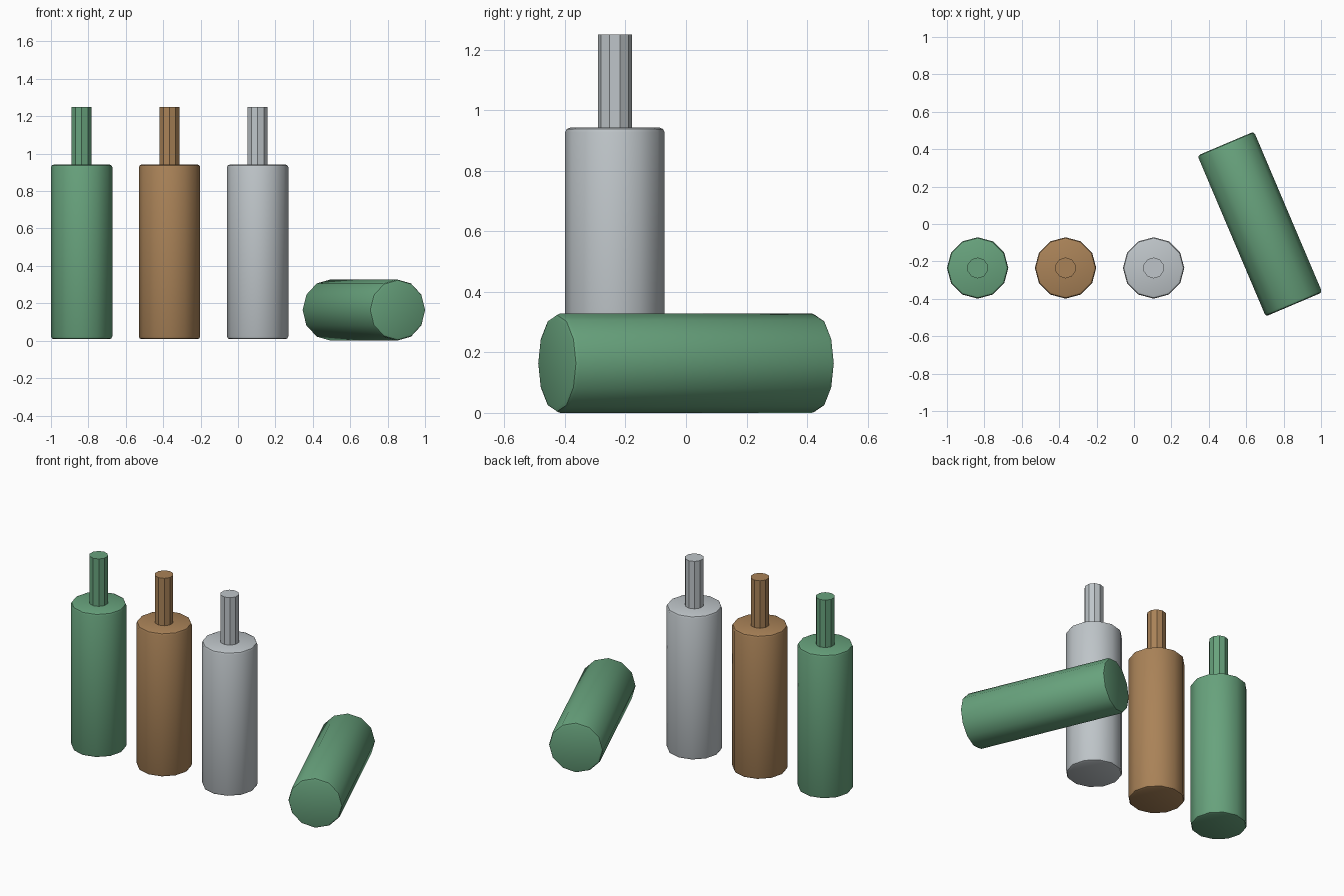
import bpy, math

if "Cube" in bpy.data.objects:
    bpy.data.objects.remove(bpy.data.objects["Cube"])


def material(name, rgb):
    m = bpy.data.materials.new(name)
    m.diffuse_color = (*rgb, 1.0)
    m.use_nodes = True
    m.node_tree.nodes["Principled BSDF"].inputs["Base Color"].default_value = m.diffuse_color
    return m


GREEN = material("bottle green", (0.138, 0.365, 0.205))
BROWN = material("bottle brown", (0.40, 0.225, 0.097))
GREY = material("bottle grey", (0.52, 0.56, 0.585))

R, H, BASE = 0.164, 0.934, 0.008      # body radius, height, underside
NECK_R, TOP = 0.056, 1.25             # neck radius, mouth height


def cylinder(name, mat, sides, r, h, loc, rot=(0, 0, 0)):
    bpy.ops.mesh.primitive_cylinder_add(vertices=sides, radius=r, depth=h,
                                        location=loc, rotation=rot)
    ob = bpy.context.object
    ob.name = name
    ob.data.materials.append(mat)
    return ob


def body(name, mat, loc, rot=(0, 0, 0)):
    # twelve-sided smooth body with softened rims
    ob = cylinder(name, mat, 12, R, H, loc, rot)
    bev = ob.modifiers.new("rim", 'BEVEL')
    bev.width, bev.segments = 0.015, 2
    bev.limit_method, bev.angle_limit = 'ANGLE', math.radians(45)
    bpy.ops.object.modifier_apply(modifier=bev.name)
    bpy.ops.object.shade_smooth_by_angle(angle=math.radians(40))
    return ob


# standing bottles: body plus flat-faced ten-sided neck
for label, mat, x in (("green", GREEN, -0.836), ("brown", BROWN, -0.366),
                      ("grey", GREY, 0.105)):
    body(label + "_bottle_body", mat, (x, -0.235, BASE + H / 2))
    bottom = BASE + H - 0.01
    cylinder(label + "_bottle_neck", mat, 10, NECK_R, TOP - bottom,
             (x, -0.235, (TOP + bottom) / 2))

# fallen bottle lying on its side
body("fallen_bottle_body", GREEN, (0.673, 0.0, R),
     (math.radians(90), 0, math.radians(23)))
